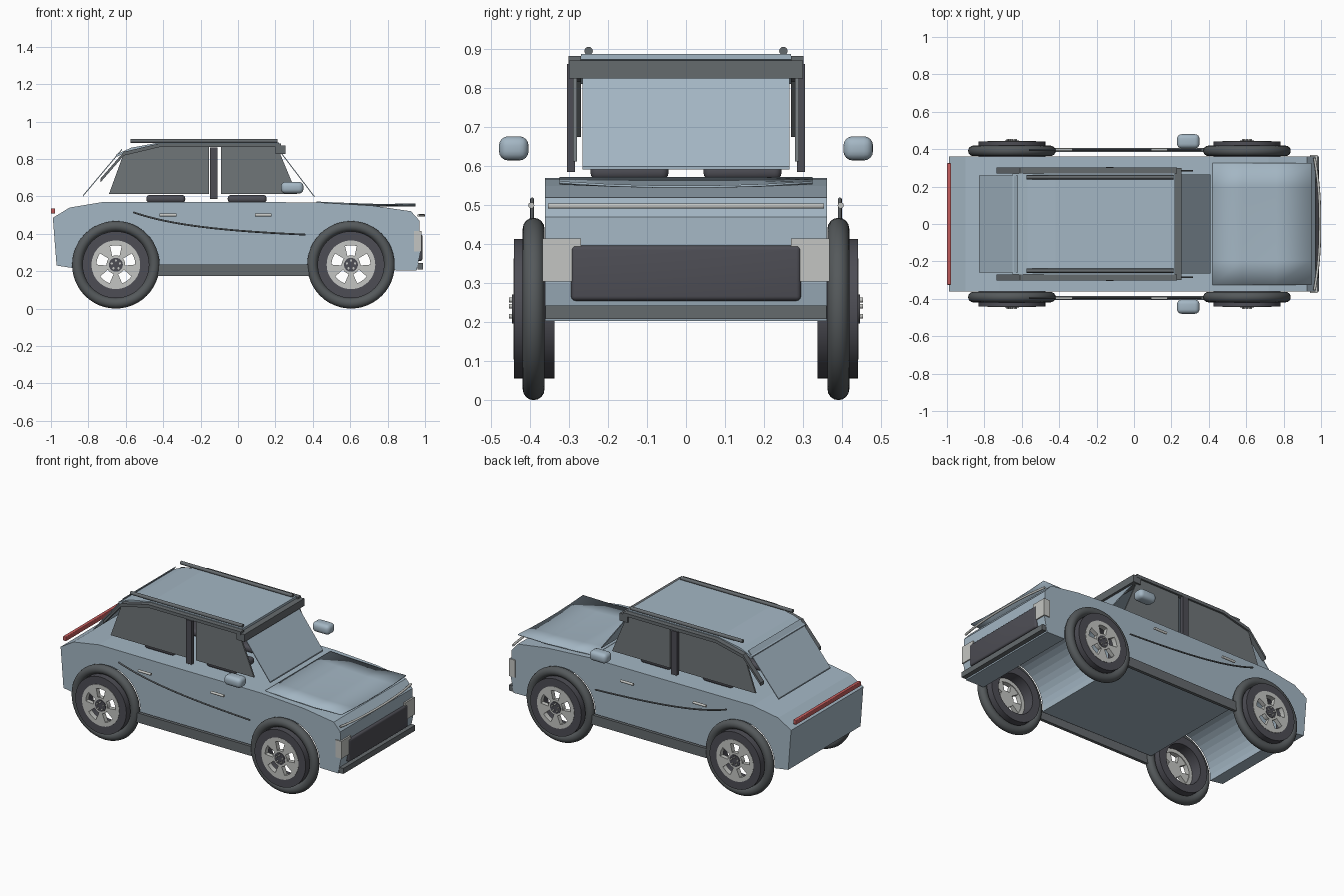
import bpy, bmesh, math
from mathutils import Matrix, Vector

if "Cube" in bpy.data.objects:
    bpy.data.objects.remove(bpy.data.objects["Cube"])


def material(name, r, g, b):
    m = bpy.data.materials.new(name)
    m.use_nodes = True
    m.diffuse_color = (r, g, b, 1)
    m.node_tree.nodes["Principled BSDF"].inputs["Base Color"].default_value = (r, g, b, 1)
    return m


PAINT = material("pale blue paint", 0.37, 0.47, 0.55)
GLASS = material("smoked glass", 0.16, 0.18, 0.19)
TRIM = material("grey trim", 0.13, 0.145, 0.155)
RUBBER = material("tyre rubber", 0.09, 0.10, 0.105)
DARK = material("dark grille", 0.075, 0.075, 0.09)
ALLOY = material("light alloy", 0.55, 0.56, 0.54)
RED = material("red lamp", 0.55, 0.11, 0.11)


def finish(name, bm, mat, smooth=False):
    bmesh.ops.recalc_face_normals(bm, faces=bm.faces)
    mesh = bpy.data.meshes.new(name)
    bm.to_mesh(mesh)
    bm.free()
    mesh.materials.append(mat)
    ob = bpy.data.objects.new(name, mesh)
    bpy.context.collection.objects.link(ob)
    if smooth:
        bpy.ops.object.select_all(action="DESELECT")
        ob.select_set(True)
        bpy.context.view_layer.objects.active = ob
        bpy.ops.object.shade_smooth_by_angle(angle=math.radians(40))
    return ob


def prism(name, pts, y0, y1, mat, smooth=False):
    """Side outline in x, z pulled from y0 to y1."""
    bm = bmesh.new()
    face = bm.faces.new([bm.verts.new((x, y0, z)) for x, z in pts])
    new = bmesh.ops.extrude_face_region(bm, geom=[face])["geom"]
    bmesh.ops.translate(bm, vec=(0, y1 - y0, 0),
                        verts=[v for v in new if isinstance(v, bmesh.types.BMVert)])
    return finish(name, bm, mat, smooth)


def strip(name, pts, thick, y0, y1, mat):
    """Band of even height that follows a side path."""
    return prism(name, pts + [(x, z - thick) for x, z in reversed(pts)], y0, y1, mat)


def box(name, lo, hi, mat, bevel=0):
    bm = bmesh.new()
    lo, hi = Vector(lo), Vector(hi)
    bmesh.ops.create_cube(bm, size=1, matrix=Matrix.Translation((lo + hi) / 2)
                          @ Matrix.Diagonal((*(hi - lo), 1)))
    if bevel:
        bmesh.ops.bevel(bm, geom=bm.edges[:], offset=bevel, segments=4,
                        profile=0.5, affect="EDGES")
    return finish(name, bm, mat, bevel > 0)


def lathe(name, section, x, z, mat):
    """Closed radius, y section turned about a wheel axle."""
    bm = bmesh.new()
    vs = [bm.verts.new((x + r, y, z)) for r, y in section]
    edges = [bm.edges.new((vs[i - 1], vs[i])) for i in range(len(vs))]
    bmesh.ops.spin(bm, geom=vs + edges, cent=(x, 0, z), axis=(0, 1, 0),
                   angle=math.tau, steps=48)
    bmesh.ops.remove_doubles(bm, verts=bm.verts, dist=1e-5)
    return finish(name, bm, mat, True)


def rect(r0, r1, y0, y1):
    return [(r0, y0), (r1, y0), (r1, y1), (r0, y1)]


def tube(name, pts, radius, mat):
    curve = bpy.data.curves.new(name, "CURVE")
    curve.dimensions = "3D"
    curve.bevel_depth = radius
    curve.bevel_resolution = 3
    curve.use_fill_caps = True
    spline = curve.splines.new("NURBS")
    spline.points.add(len(pts) - 1)
    for p, co in zip(spline.points, pts):
        p.co = (*co, 1)
    spline.use_endpoint_u = True
    spline.order_u = min(4, len(pts))
    curve.materials.append(mat)
    ob = bpy.data.objects.new(name, curve)
    bpy.context.collection.objects.link(ob)


AXLES = {"rear": -0.653, "front": 0.604}
AXLE_Z = 0.234


def arch(cx, low, radius=0.222, steps=20):
    """Wheel arch from rear foot over to front foot."""
    a = math.asin((low - AXLE_Z) / radius)
    span = math.pi - 2 * a
    return [(cx + radius * math.cos(math.pi - a - span * i / steps),
             AXLE_Z + radius * math.sin(math.pi - a - span * i / steps))
            for i in range(steps + 1)]


# Lower body with full-width arches
outline = [(-0.97, 0.23)] + arch(AXLES["rear"], 0.215) + arch(AXLES["front"], 0.205)
outline += [(0.955, 0.203), (0.975, 0.3), (0.97, 0.47), (0.925, 0.52), (0.72, 0.55),
            (0.42, 0.568), (-0.72, 0.57), (-0.90, 0.54), (-0.99, 0.485)]
prism("lower_body", outline, -0.362, 0.362, PAINT)

# Bonnet panel, slightly sagging across its width
bm = bmesh.new()
rows = [[bm.verts.new((x, 0.325 * t, z - 0.012 * k * (1 - t * t)))
         for t in (-1, -0.6, -0.2, 0.2, 0.6, 1)]
        for x, z, k in ((0.42, 0.572, 0), (0.58, 0.565, 0.3), (0.76, 0.559, 0.7), (0.95, 0.562, 1))]
for a, b in zip(rows, rows[1:]):
    for i in range(len(a) - 1):
        bm.faces.new((a[i], a[i + 1], b[i + 1], b[i]))
bonnet = finish("bonnet_panel", bm, PAINT, True)
bonnet.modifiers.new("thickness", "SOLIDIFY").thickness = 0.006

# Roof and sloping screens
strip("roof", [(-0.65, 0.825), (-0.57, 0.86), (-0.42, 0.888), (0.22, 0.888)], 0.014,
      -0.27, 0.27, PAINT)
strip("windscreen", [(0.22, 0.85), (0.41, 0.60)], 0.008, -0.265, 0.265, PAINT)
strip("rear_screen", [(-0.83, 0.605), (-0.62, 0.855)], 0.008, -0.26, 0.26, PAINT)
box("windscreen_header", (0.20, -0.30, 0.825), (0.255, 0.30, 0.872), TRIM)

# Front and rear bars, lamps and grille
box("grille", (0.955, -0.295, 0.255), (0.987, 0.295, 0.397), DARK, 0.012)
box("lower_bumper", (0.96, -0.36, 0.208), (0.99, 0.36, 0.243), TRIM)
tube("nose_strip", [(0.965, -0.353, 0.498), (0.992, -0.2, 0.498), (0.996, 0, 0.498),
                    (0.992, 0.2, 0.498), (0.965, 0.353, 0.498)], 0.007, ALLOY)
box("tail_lamp", (-1.0, -0.325, 0.508), (-0.978, 0.325, 0.536), RED, 0.004)

for side, s in (("left", 1), ("right", -1)):
    # Side glass, frame and pillar
    prism(side + "_rear_window", [(-0.69, 0.612), (-0.155, 0.612), (-0.155, 0.875),
          (-0.42, 0.875), (-0.61, 0.832)], s * 0.28, s * 0.29, GLASS)
    prism(side + "_front_window", [(-0.09, 0.612), (0.315, 0.612), (0.22, 0.84),
          (0.20, 0.875), (-0.09, 0.875)], s * 0.28, s * 0.29, GLASS)
    strip(side + "_window_frame", [(-0.735, 0.695), (-0.61, 0.838), (-0.42, 0.883), (0.23, 0.883)],
          0.02, s * 0.27, s * 0.302, TRIM)
    box(side + "_pillar", (-0.15, min(s * 0.285, s * 0.306), 0.585),
        (-0.11, max(s * 0.285, s * 0.306), 0.862), DARK)
    tube(side + "_roof_rail", [(-0.575, s * 0.25, 0.896), (0.21, s * 0.25, 0.896)], 0.011, TRIM)

    # Mirror, skirt, crease, headlamp
    def side_box(name, x, y, z, mat, bevel=0):
        a, b = sorted((s * y[0], s * y[1]))
        box(side + name, (x[0], a, z[0]), (x[1], b, z[1]), mat, bevel)

    side_box("_mirror", (0.23, 0.35), (0.404, 0.48), (0.615, 0.677), PAINT, 0.024)
    side_box("_skirt", (-0.43, 0.40), (0.385, 0.405), (0.175, 0.235), TRIM)
    side_box("_headlamp", (0.94, 0.982), (0.27, 0.368), (0.305, 0.415), ALLOY)
    tube(side + "_crease", [(-0.56, s * 0.395, 0.515), (-0.36, s * 0.395, 0.445),
         (-0.08, s * 0.395, 0.415), (0.36, s * 0.395, 0.395)], 0.005, TRIM)

    for end, x in (("rear", -0.42), ("front", 0.09)):
        tube(f"{side}_{end}_handle", [(x, s * 0.397, 0.5), (x + 0.09, s * 0.397, 0.5)],
             0.008, ALLOY)
    for end, x in (("rear", -0.49), ("front", -0.055)):
        side_box(f"_{end}_seat", (x, x + 0.208), (0.045, 0.245), (0.565, 0.607), DARK, 0.018)

    # Wheels
    for end, x in AXLES.items():
        tag = f"{side}_{end}_"
        circle = [math.tau * i / 16 for i in range(16)]
        lathe(tag + "tyre", [(0.206 + 0.028 * math.cos(a), s * (0.391 + 0.028 * math.sin(a)))
                             for a in circle], x, AXLE_Z, RUBBER)
        lathe(tag + "barrel", rect(0.128, 0.179, s * 0.337, s * 0.441), x, AXLE_Z, DARK)
        lathe(tag + "rim", rect(0.104, 0.13, s * 0.41, s * 0.443), x, AXLE_Z, ALLOY)
        lathe(tag + "hub", rect(0, 0.05, s * 0.415, s * 0.443), x, AXLE_Z, ALLOY)
        lathe(tag + "cap", rect(0, 0.037, s * 0.44, s * 0.446), x, AXLE_Z, DARK)
        for k in range(5):
            up = math.pi / 2 + math.tau * k / 5

            def polar(r, w, a):
                return (x + r * math.cos(a) - w * math.sin(a),
                        AXLE_Z + r * math.sin(a) + w * math.cos(a))

            a = up + math.pi / 5
            prism(f"{tag}spoke_{k}", [polar(0.04, -0.008, a), polar(0.108, -0.037, a),
                  polar(0.108, 0.037, a), polar(0.04, 0.008, a)], s * 0.415, s * 0.443, ALLOY)
            bx, bz = polar(0.023, 0, up)
            lathe(f"{tag}bolt_{k}", rect(0, 0.006, s * 0.444, s * 0.454), bx, bz, ALLOY)
